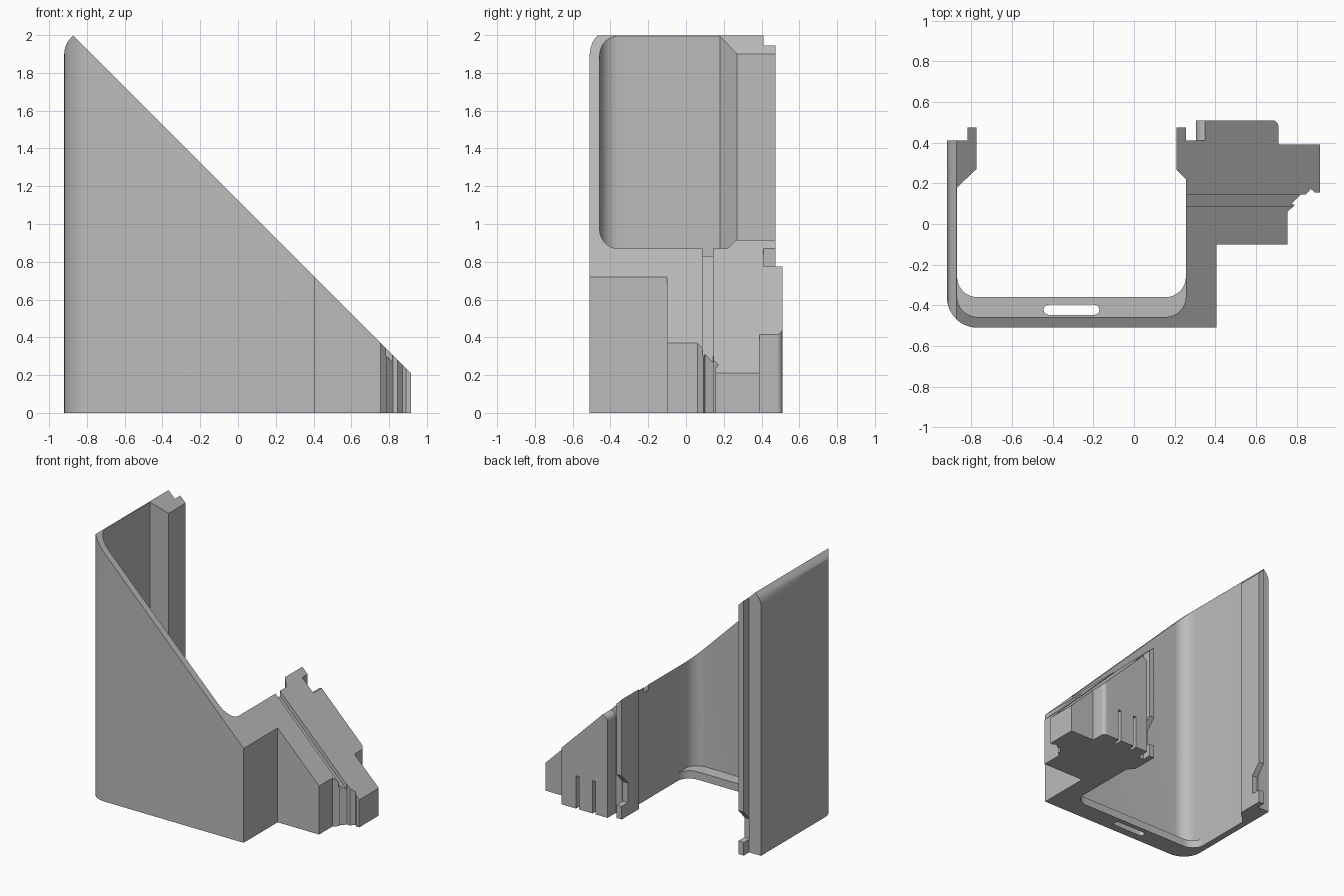
import bpy, bmesh
from math import sin, cos, radians
from mathutils import Vector

cube = bpy.data.objects.get("Cube")
if cube:
    bpy.data.objects.remove(cube, do_unlink=True)

grey = bpy.data.materials.new("plain grey")
grey.use_nodes = True
colour = (0.5, 0.5, 0.5, 1)
grey.diffuse_color = colour
grey.node_tree.nodes["Principled BSDF"].inputs["Base Color"].default_value = colour

TOP = 1.125                      # the sloping cut follows x + z = TOP
LEFT, INNER_L, INNER_R = -0.92, -0.87, 0.255
FRONT, INNER_F, LEDGE_F = -0.51, -0.457, -0.36


def arc(cx, cy, r, start, end, steps=12):
    angles = [radians(start + (end - start) * i / steps) for i in range(steps + 1)]
    return [(cx + r * cos(a), cy + r * sin(a)) for a in angles]


def prism(name, points, low, high, axis="z"):
    """Extrude an outline: xy along z, xz along y, or yz along x."""
    place = {"z": lambda a, b, c: (a, b, c),
             "y": lambda a, b, c: (a, c, b),
             "x": lambda a, b, c: (c, a, b)}[axis]
    bm = bmesh.new()
    face = bm.faces.new([bm.verts.new(place(a, b, low)) for a, b in points])
    moved = bmesh.ops.extrude_face_region(bm, geom=[face])["geom"]
    offset = Vector(place(0, 0, high - low))
    bmesh.ops.translate(bm, vec=offset, verts=[g for g in moved if isinstance(g, bmesh.types.BMVert)])
    bmesh.ops.recalc_face_normals(bm, faces=bm.faces)
    mesh = bpy.data.meshes.new(name)
    bm.to_mesh(mesh)
    bm.free()
    ob = bpy.data.objects.new(name, mesh)
    bpy.context.collection.objects.link(ob)
    mesh.materials.append(grey)
    return ob


def box(name, x, y, z):
    return prism(name, [(x[0], y[0]), (x[1], y[0]), (x[1], y[1]), (x[0], y[1])], *z)


def combine(target, tool, operation):
    mod = target.modifiers.new(operation, "BOOLEAN")
    mod.operation, mod.solver, mod.object = operation, "EXACT", tool
    bpy.context.view_layer.objects.active = target
    bpy.ops.object.modifier_apply(modifier=mod.name)
    bpy.data.objects.remove(tool, do_unlink=True)


# Outline of walls, guide rails and side block
outline = arc(LEFT + 0.15, FRONT + 0.15, 0.15, 180, 270)
outline += [(0.405, FRONT), (0.405, -0.1), (0.755, -0.1), (0.755, 0.06), (0.79, 0.093),
            (0.775, 0.1), (0.82, 0.145), (0.845, 0.145), (0.87, 0.172), (0.89, 0.155),
            (0.915, 0.155), (0.915, 0.39), (0.71, 0.39)]
outline += arc(0.68, 0.48, 0.03, 0, 90, 6)
outline += [(0.305, 0.51), (0.305, 0.41), (INNER_R, 0.41), (INNER_R, 0.475),
            (0.21, 0.475), (0.21, 0.265), (INNER_R, 0.22)]
outline += arc(INNER_R - 0.1, INNER_F + 0.1, 0.1, 0, -90)
outline += arc(INNER_L + 0.1, INNER_F + 0.1, 0.1, 270, 180)
outline += [(INNER_L, 0.18), (-0.775, 0.27), (-0.775, 0.475), (-0.82, 0.475),
            (-0.82, 0.41), (LEFT, 0.41)]
body = prism("corner_bracket", outline, 0, 2.2)

# Ledge along the foot of the front wall, with a rounded slot
ledge = [(LEFT + 0.08, FRONT + 0.03), (INNER_R + 0.04, FRONT + 0.03), (INNER_R + 0.04, LEDGE_F + 0.1)]
ledge += arc(INNER_R - 0.1, LEDGE_F + 0.1, 0.1, 0, -90)
ledge += arc(INNER_L + 0.1, LEDGE_F + 0.1, 0.1, 270, 180)
ledge += [(INNER_L - 0.03, LEDGE_F + 0.1), (INNER_L - 0.03, FRONT + 0.12)]
combine(body, prism("ledge", ledge, 0, 0.06), "UNION")
slot = arc(-0.195, -0.422, 0.025, -90, 90, 8) + arc(-0.42, -0.422, 0.025, 90, 270, 8)
combine(body, prism("ledge_slot", slot, -0.1, 0.1), "DIFFERENCE")

# Sloping top with a rounded upper left edge
side = [(-1, 0), (1, 0), (1, TOP - 1), (-0.873, TOP + 0.873)]
rounding = [p for p in arc(-0.8, 1.9, 0.12, 90, 180) if p[0] < -0.876]
side += rounding + [(LEFT, 1.7), (-1, 1.7)]
combine(body, prism("slope", side, -1, 1, "y"), "INTERSECT")

# Groove running down the slope
groove = [(0.1, TOP - 0.14), (1, TOP - 1.04), (1, TOP - 0.8), (0.1, TOP + 0.1)]
combine(body, prism("groove", groove, 0.088, 0.142, "y"), "DIFFERENCE")

# Rounded upper corner of the rear block
corner = arc(0.35, 0.73, 0.045, 180, 90, 8) + [(0.35, 1), (0.29, 1), (0.29, 0.73)]
combine(body, prism("block_rounding", corner, 0.41, 0.6, "y"), "DIFFERENCE")

# Two narrow slots in the back of the block
for x in (0.42, 0.56):
    combine(body, box("block_slot", (x - 0.012, x + 0.012), (0.45, 0.6), (-0.1, 0.25)), "DIFFERENCE")

# Catch notches near the foot of both guide rails
notch = [(0.4, 0.1), (0.5, 0.1), (0.5, 0.36), (0.4, 0.25)]
for x in ((0.15, INNER_R), (-0.82, -0.7)):
    combine(body, prism("rail_notch", notch, x[0], x[1], "x"), "DIFFERENCE")

bpy.ops.object.select_all(action="DESELECT")
body.select_set(True)
bpy.context.view_layer.objects.active = body
bpy.ops.object.shade_smooth_by_angle(angle=radians(30))
